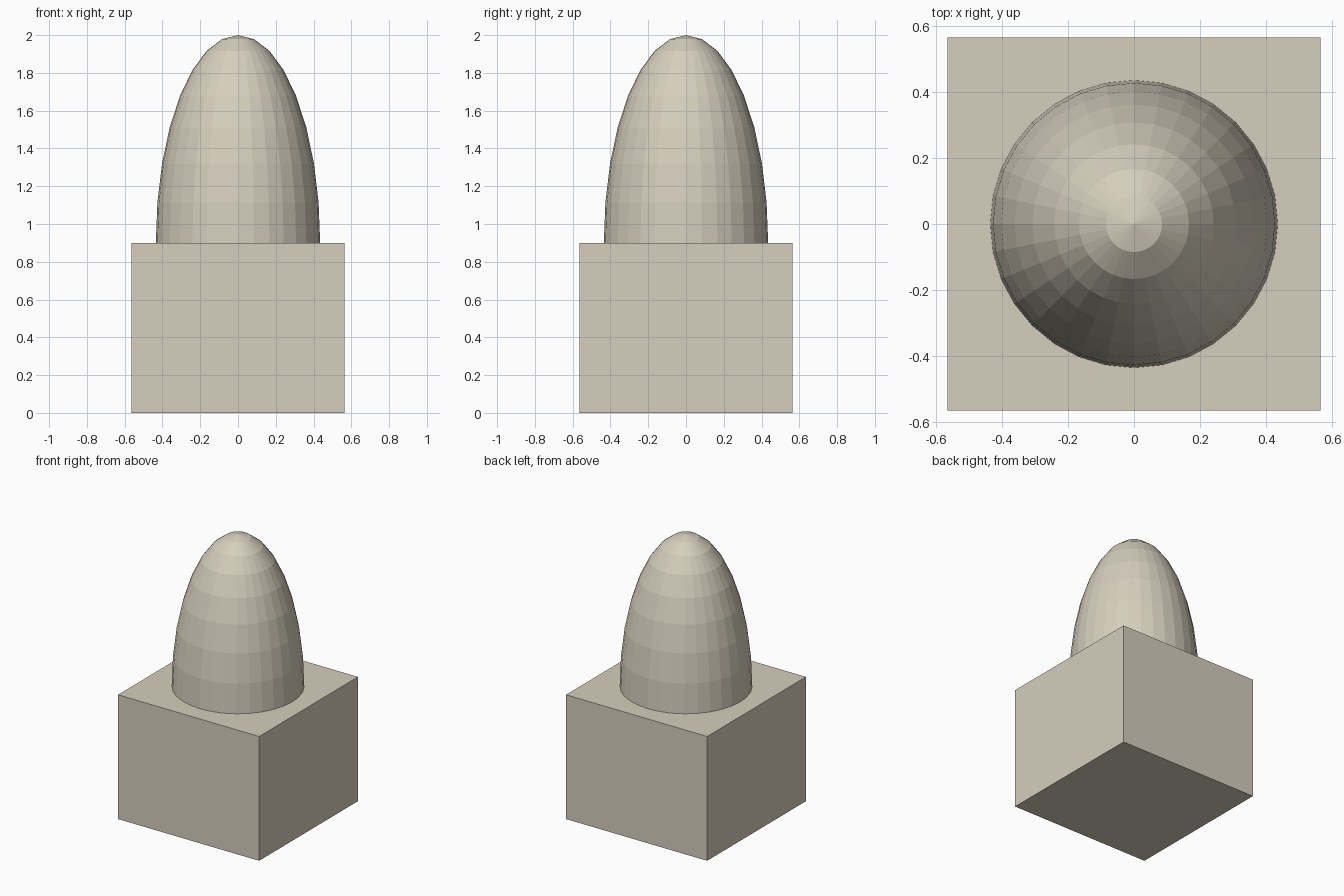
import bpy
import bmesh
from mathutils import Matrix

HALF_WIDTH = 0.565
BASE_HEIGHT = 0.9
DOME_RADIUS = 0.435
DOME_HEIGHT = 1.1

default = bpy.data.objects.get("Cube")
if default:
    bpy.data.objects.remove(default, do_unlink=True)

# Single warm stone colour
stone = bpy.data.materials.new("pale_stone")
stone.use_nodes = True
colour = (0.67, 0.62, 0.51, 1)
stone.diffuse_color = colour
stone.node_tree.nodes["Principled BSDF"].inputs["Base Color"].default_value = colour


def add_object(name, bm):
    bmesh.ops.recalc_face_normals(bm, faces=bm.faces)
    mesh = bpy.data.meshes.new(name)
    bm.to_mesh(mesh)
    bm.free()
    mesh.materials.append(stone)
    obj = bpy.data.objects.new(name, mesh)
    bpy.context.collection.objects.link(obj)
    return obj


# Square base block
bm = bmesh.new()
bmesh.ops.create_cube(bm, size=1)
bmesh.ops.scale(bm, vec=(2 * HALF_WIDTH, 2 * HALF_WIDTH, BASE_HEIGHT), verts=bm.verts)
bmesh.ops.translate(bm, vec=(0, 0, BASE_HEIGHT / 2), verts=bm.verts)
add_object("base_block", bm)

# Tall faceted dome: upper half of a stretched sphere
bm = bmesh.new()
bmesh.ops.create_uvsphere(bm, u_segments=32, v_segments=16, radius=1)
lower = [v for v in bm.verts if v.co.z < -0.01]
bmesh.ops.delete(bm, geom=lower, context="VERTS")
bmesh.ops.transform(
    bm,
    matrix=Matrix.Diagonal((DOME_RADIUS, DOME_RADIUS, DOME_HEIGHT, 1)),
    verts=bm.verts,
)
dome = add_object("dome", bm)
dome.location.z = BASE_HEIGHT
